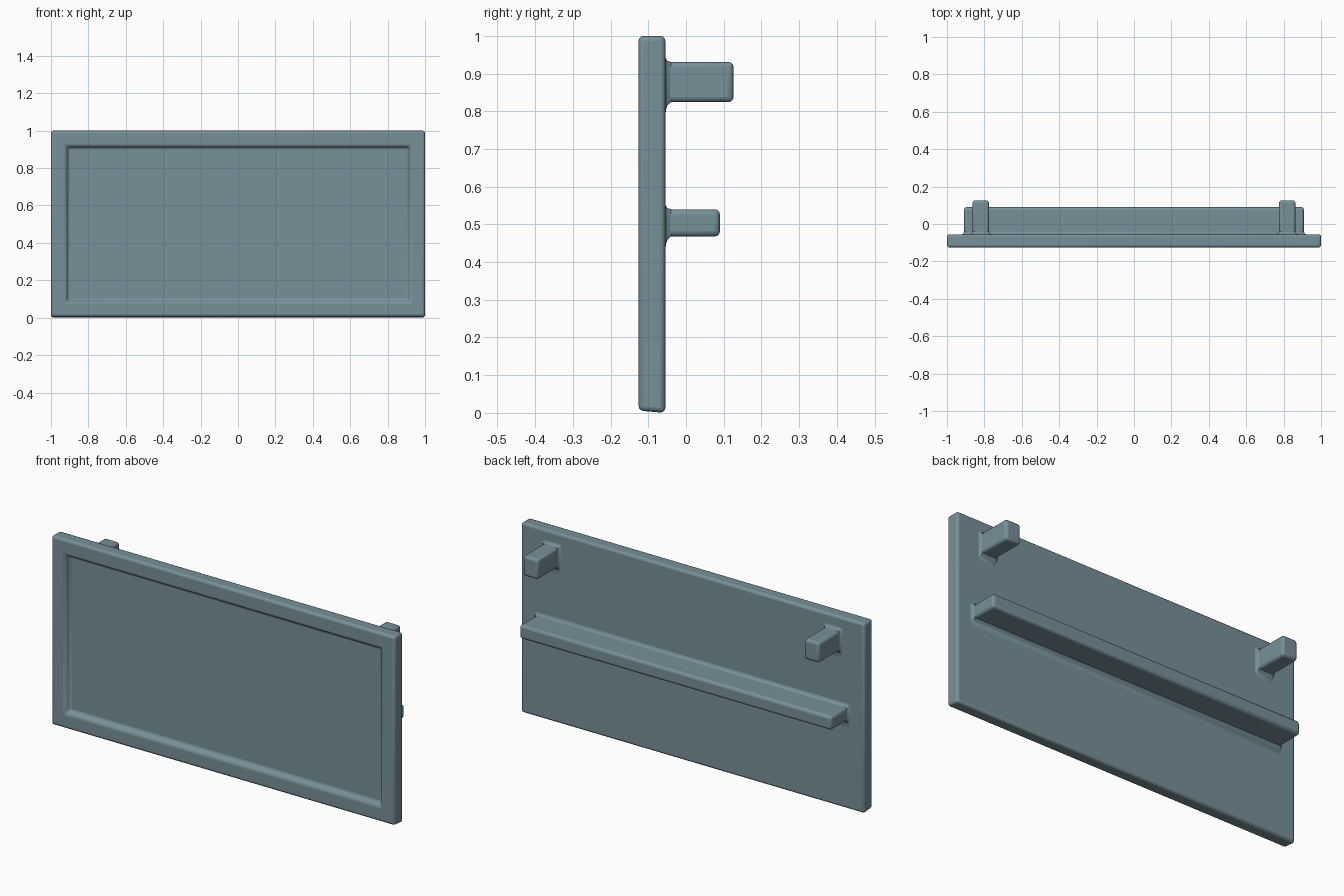
import bpy, bmesh

if "Cube" in bpy.data.objects:
    bpy.data.objects.remove(bpy.data.objects["Cube"])

# Slate blue-grey paint
paint = bpy.data.materials.new("slate")
paint.diffuse_color = (0.185, 0.28, 0.32, 1)
paint.use_nodes = True
paint.node_tree.nodes["Principled BSDF"].inputs["Base Color"].default_value = paint.diffuse_color


def finish(name, bm, width=0):
    """Turn a bmesh into a painted, softly bevelled object."""
    bmesh.ops.recalc_face_normals(bm, faces=bm.faces)
    mesh = bpy.data.meshes.new(name)
    bm.to_mesh(mesh)
    bm.free()
    mesh.materials.append(paint)
    ob = bpy.data.objects.new(name, mesh)
    bpy.context.collection.objects.link(ob)
    if width:
        bev = ob.modifiers.new("soft_edges", 'BEVEL')
        bev.width = width
        bev.segments = 3
        bev.limit_method = 'ANGLE'
        bev.angle_limit = 0.6
    bpy.ops.object.select_all(action='DESELECT')
    bpy.context.view_layer.objects.active = ob
    ob.select_set(True)
    bpy.ops.object.shade_smooth_by_angle(angle=0.7)
    return ob


def box(bm, x0, x1, y0, y1, z0, z1):
    for v in bmesh.ops.create_cube(bm, size=1)['verts']:
        v.co = (x1 if v.co.x > 0 else x0,
                y1 if v.co.y > 0 else y0,
                z1 if v.co.z > 0 else z0)


def bar(name, x0, x1, z0, z1, y_end):
    """Bar standing off the panel's back, with a flared fillet at its root."""
    bm = bmesh.new()
    box(bm, x0, x1, -0.09, y_end, z0, z1)
    finish(name, bm, 0.014)

    # Fillet: (y, side flare, top flare, bottom flare), corners cut off
    bm = bmesh.new()
    rings = []
    for y, s, t, b in ((-0.0555, 0.014, 0.016, 0.042), (-0.053, 0.007, 0.008, 0.02),
                       (-0.049, 0.003, 0.003, 0.008), (-0.04, -0.001, -0.001, -0.001)):
        rings.append([bm.verts.new((x, y, z)) for x, z in (
            (x0, z0 - b), (x1, z0 - b), (x1 + s, z0), (x1 + s, z1),
            (x1, z1 + t), (x0, z1 + t), (x0 - s, z1), (x0 - s, z0))])
    for a, c in zip(rings, rings[1:]):
        for i in range(8):
            j = (i + 1) % 8
            bm.faces.new((a[i], a[j], c[j], c[i]))
    finish(name + "_fillet", bm)


# Panel with a shallow framed recess in the front
bm = bmesh.new()
box(bm, -1, 1, -0.126, -0.055, 0.003, 1)
bmesh.ops.recalc_face_normals(bm, faces=bm.faces)
front = min(bm.faces, key=lambda f: f.calc_center_median().y)
bmesh.ops.inset_region(bm, faces=[front], thickness=0.083, use_even_offset=True)
bmesh.ops.inset_region(bm, faces=[front], thickness=0.006, depth=-0.027,
                       use_even_offset=True)
# Lower back edge dips slightly to the ground
for v in bm.verts:
    if v.co.z < 0.05:
        v.co.z = 0 if v.co.y > -0.06 else 0.006
finish("panel", bm, 0.013)

# Long horizontal rail across the back
bar("back_rail", -0.908, 0.908, 0.468, 0.54, 0.09)

# Two upper mounting pegs
for side, label in ((-1, "left"), (1, "right")):
    xs = sorted((side * 0.775, side * 0.863))
    bar(label + "_peg", xs[0], xs[1], 0.824, 0.931, 0.126)
